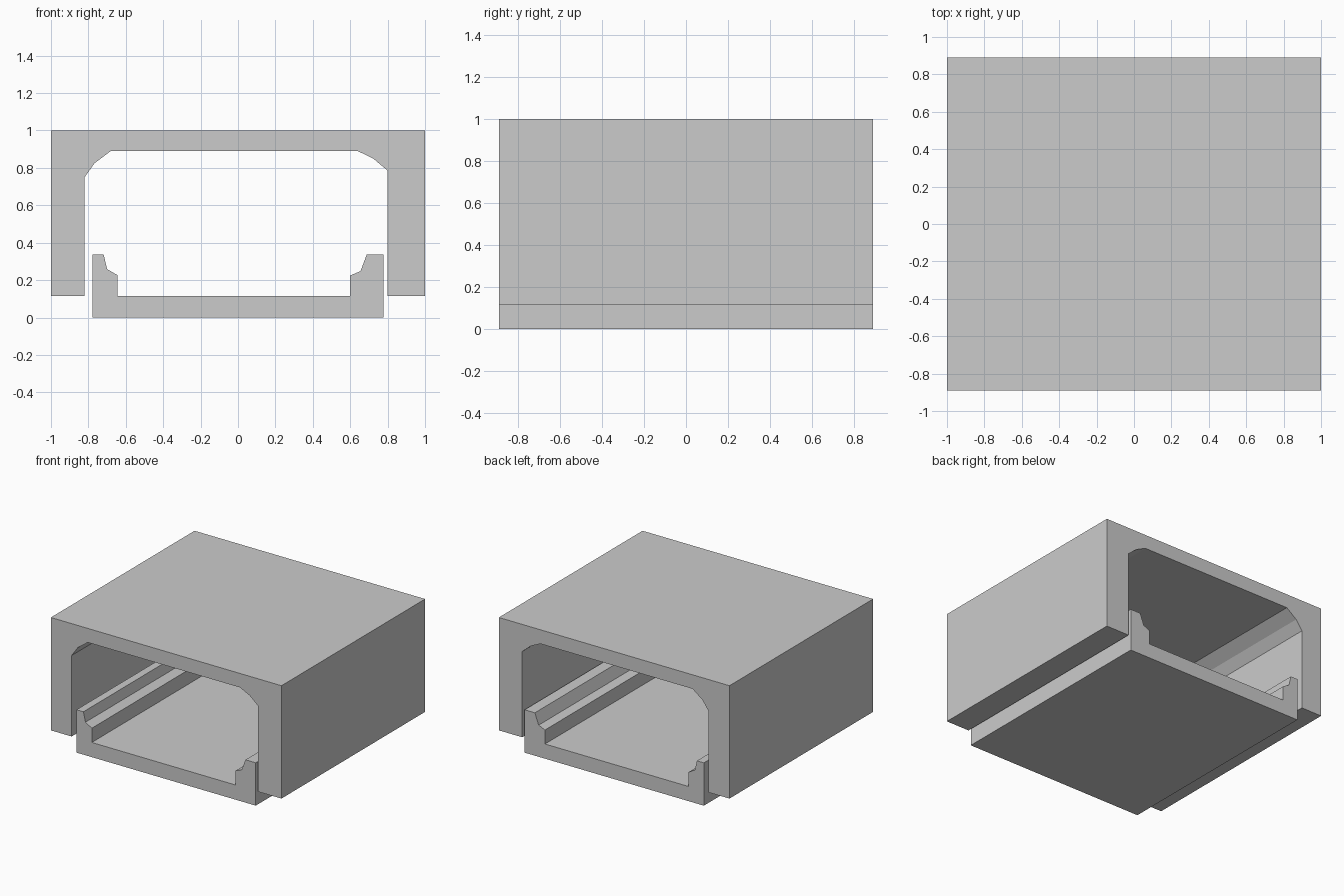
import bpy
import bmesh

if "Cube" in bpy.data.objects:
    bpy.data.objects.remove(bpy.data.objects["Cube"])

HALF_DEPTH = 0.89


def extrude_profile(name, points):
    """Extrude a closed (x, z) outline along y."""
    bm = bmesh.new()
    face = bm.faces.new([bm.verts.new((x, -HALF_DEPTH, z)) for x, z in points])
    ext = bmesh.ops.extrude_face_region(bm, geom=[face], use_keep_orig=True)
    verts = [g for g in ext["geom"] if isinstance(g, bmesh.types.BMVert)]
    bmesh.ops.translate(bm, verts=verts, vec=(0, 2 * HALF_DEPTH, 0))
    bmesh.ops.recalc_face_normals(bm, faces=bm.faces)
    mesh = bpy.data.meshes.new(name)
    bm.to_mesh(mesh)
    bm.free()
    obj = bpy.data.objects.new(name, mesh)
    bpy.context.collection.objects.link(obj)
    return obj


# Cover: inverted channel with chamfered, slightly uneven inner corners
extrude_profile("channel_cover", [
    (-1, 0.115), (-0.82, 0.115), (-0.82, 0.75), (-0.767, 0.825), (-0.68, 0.89),
    (0.64, 0.89), (0.723, 0.85), (0.798, 0.787), (0.798, 0.115), (1, 0.115),
    (1, 1), (-1, 1),
])

# Tray: floor slab with a stepped kerb on each side
extrude_profile("channel_tray", [
    (-0.778, 0), (0.777, 0), (0.777, 0.336), (0.688, 0.336), (0.655, 0.248),
    (0.60, 0.225), (0.60, 0.115), (-0.645, 0.115), (-0.645, 0.227),
    (-0.70, 0.259), (-0.718, 0.336), (-0.778, 0.336),
])
